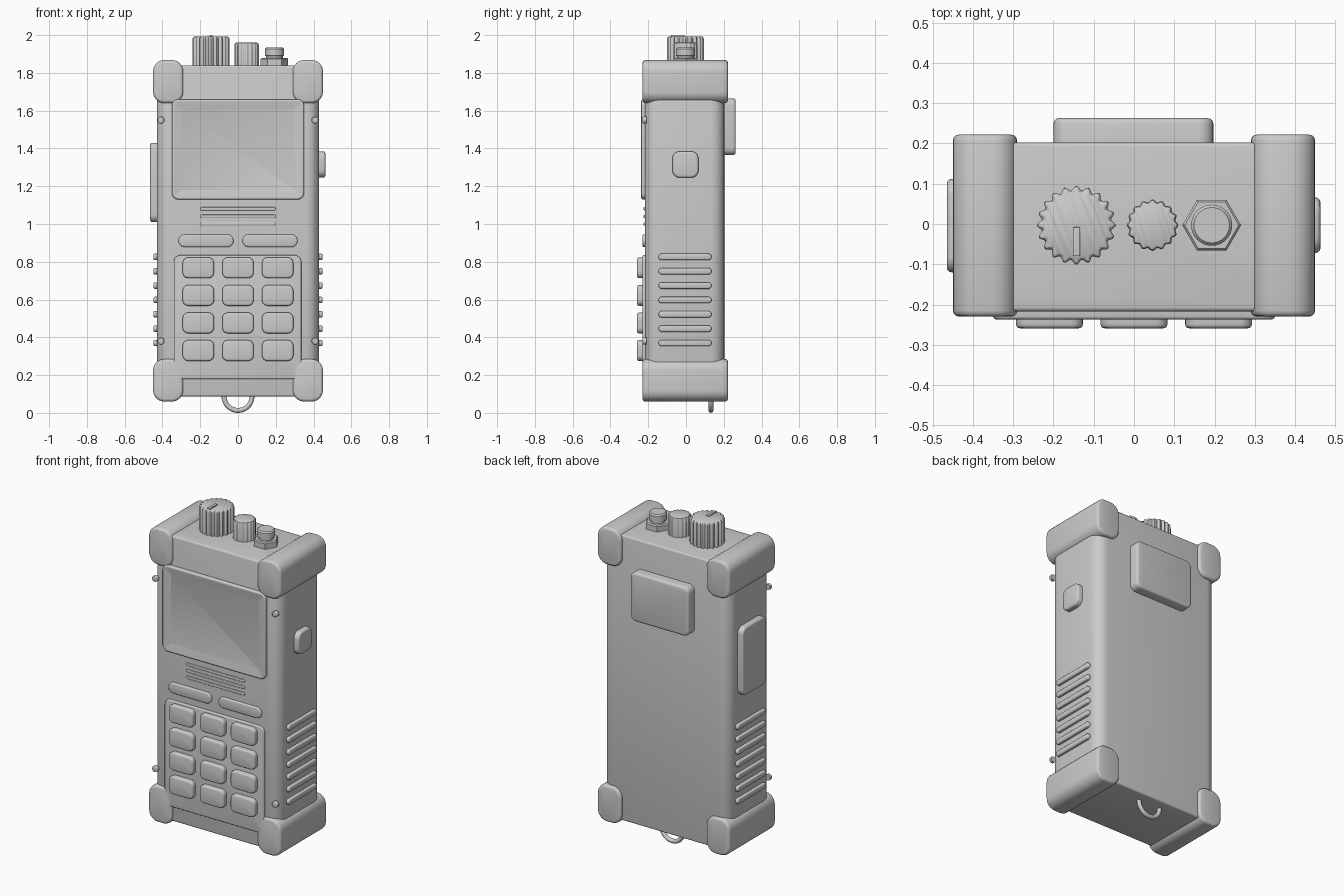
import bpy, bmesh, math

if "Cube" in bpy.data.objects:
    bpy.data.objects.remove(bpy.data.objects["Cube"])

AX = {'x': lambda u, v, d: (d, u, v),
      'y': lambda u, v, d: (u, d, v),
      'z': lambda u, v, d: (u, v, d)}


def loft(name, rings, angle=35):
    """Skin a stack of equal-count rings and cap both ends."""
    bm = bmesh.new()
    vs = [[bm.verts.new(p) for p in r] for r in rings]
    n = len(vs[0])
    for a, b in zip(vs, vs[1:]):
        for i in range(n):
            j = (i + 1) % n
            bm.faces.new((a[i], a[j], b[j], b[i]))
    bm.faces.new(vs[0])
    bm.faces.new(vs[-1])
    bmesh.ops.recalc_face_normals(bm, faces=bm.faces)
    me = bpy.data.meshes.new(name)
    bm.to_mesh(me)
    bm.free()
    ob = bpy.data.objects.new(name, me)
    bpy.context.collection.objects.link(ob)
    bpy.ops.object.select_all(action='DESELECT')
    ob.select_set(True)
    bpy.context.view_layer.objects.active = ob
    bpy.ops.object.shade_smooth_by_angle(angle=math.radians(angle))
    return ob


def rrect(axis, u0, u1, v0, v1, r, inset, d, seg=6):
    r = max(r - inset, 0.002)
    u0, u1, v0, v1 = u0 + inset, u1 - inset, v0 + inset, v1 - inset
    pts = []
    corners = ((u1 - r, v1 - r), (u0 + r, v1 - r), (u0 + r, v0 + r), (u1 - r, v0 + r))
    for k, (cu, cv) in enumerate(corners):
        for i in range(seg + 1):
            a = math.pi / 2 * (k + i / seg)
            pts.append(AX[axis](cu + r * math.cos(a), cv + r * math.sin(a), d))
    return pts


def steps(d0, d1, b, both):
    """Inset/depth pairs giving a rounded edge at d1 (and d0)."""
    s = 1 if d1 > d0 else -1
    arc = [(b * (1 - math.cos(t)), b * (1 - math.sin(t)))
           for t in (0, math.pi / 6, math.pi / 3, math.pi / 2)]
    start = [(i, d0 + s * e) for i, e in reversed(arc)] if both else [(0, d0)]
    return start + [(i, d1 - s * e) for i, e in arc]


def slab(name, axis, u0, u1, v0, v1, r, d0, d1, b, both=False, extra=()):
    prof = steps(d0, d1, b, both) + list(extra)
    return loft(name, [rrect(axis, u0, u1, v0, v1, r, i, d) for i, d in prof])


def turned(name, cx, cy, prof, n, teeth=0, depth=0, angle=35):
    """Round part about z from (radius, height) pairs, optionally fluted."""
    rings = []
    for r, z in prof:
        ring = []
        for i in range(n):
            a = 2 * math.pi * i / n
            q = r - depth * abs(math.sin(teeth * a / 2)) ** 2
            ring.append((cx + q * math.cos(a), cy + q * math.sin(a), z))
        rings.append(ring)
    return loft(name, rings, angle)


# main case and corner bumpers
slab("case", 'z', -0.43, 0.43, -0.217, 0.203, 0.07, 0.087, 1.84, 0.01, True)
for s, side in ((-1, "left"), (1, "right")):
    u0, u1 = sorted((s * 0.29, s * 0.45))
    for z0, z1, lv in ((0.06, 0.285, "lower"), (1.64, 1.868, "upper")):
        slab(f"bumper_{lv}_{side}", 'y', u0, u1, z0, z1, 0.06, -0.23, 0.222, 0.015, True)

# screen with sunken glass
slab("screen", 'y', -0.35, 0.35, 1.13, 1.66, 0.035, -0.2, -0.237, 0.008,
     extra=((0.012, -0.237), (0.05, -0.224)))

# speaker bars
for i in range(3):
    z = 1.0 + 0.04 * i
    slab(f"speaker_bar_{i}", 'y', -0.2, 0.2, z - 0.009, z + 0.009, 0.009, -0.205, -0.224, 0.004)

# function buttons
for s, side in ((-1, "left"), (1, "right")):
    u0, u1 = sorted((s * 0.024, s * 0.315))
    slab(f"function_button_{side}", 'y', u0, u1, 0.878, 0.945, 0.033, -0.205, -0.23, 0.008)

# keypad
slab("keypad_panel", 'y', -0.34, 0.335, 0.18, 0.835, 0.035, -0.2, -0.23, 0.006)
for row in range(4):
    for col in range(3):
        x, z = -0.21 + 0.21 * col, 0.33 + 0.146 * row
        slab(f"key_{row}_{col}", 'y', x - 0.083, x + 0.083, z - 0.055, z + 0.055,
             0.03, -0.222, -0.259, 0.01)

# screws and side grip ribs
for s, side in ((-1, "left"), (1, "right")):
    for z, lv in ((0.38, "lower"), (1.55, "upper")):
        x = s * 0.408
        slab(f"screw_{lv}_{side}", 'y', x - 0.018, x + 0.018, z - 0.018, z + 0.018,
             0.018, -0.21, -0.23, 0.005)
    for i in range(7):
        z = 0.37 + 0.076 * i
        slab(f"grip_rib_{i}_{side}", 'x', -0.145, 0.135, z - 0.017, z + 0.017,
             0.016, s * 0.42, s * 0.448, 0.008)

# side buttons and rear plate
slab("talk_button", 'x', -0.12, 0.112, 1.01, 1.43, 0.04, -0.42, -0.465, 0.012)
slab("side_button", 'x', -0.072, 0.066, 1.245, 1.385, 0.04, 0.42, 0.463, 0.012)
slab("rear_plate", 'y', -0.2, 0.197, 1.365, 1.665, 0.035, 0.195, 0.263, 0.014)

# top knobs
turned("large_knob", -0.143, -0.003,
       ((0.098, 1.83), (0.098, 1.98), (0.095, 1.988), (0.088, 1.992)), 160, 20, 0.011)
slab("knob_pointer", 'z', -0.152, -0.134, -0.08, -0.008, 0.003, 1.985, 2.0, 0.002)
turned("small_knob", 0.046, -0.003,
       ((0.064, 1.83), (0.064, 1.95), (0.061, 1.957), (0.055, 1.96)), 128, 16, 0.006)

# antenna connector
turned("connector_nut", 0.193, -0.003,
       ((0.073, 1.83), (0.073, 1.873), (0.067, 1.88)), 6, angle=20)
turned("connector_barrel", 0.193, -0.003,
       ((0.045, 1.87), (0.045, 1.89), (0.051, 1.892), (0.051, 1.927), (0.044, 1.935)), 32)

# lanyard ring
bpy.ops.mesh.primitive_torus_add(location=(0, 0.132, 0.087), rotation=(math.pi / 2, 0, 0),
                                 major_radius=0.074, minor_radius=0.013,
                                 major_segments=48, minor_segments=12)
bpy.context.object.name = "lanyard_ring"
bpy.ops.object.shade_smooth()
